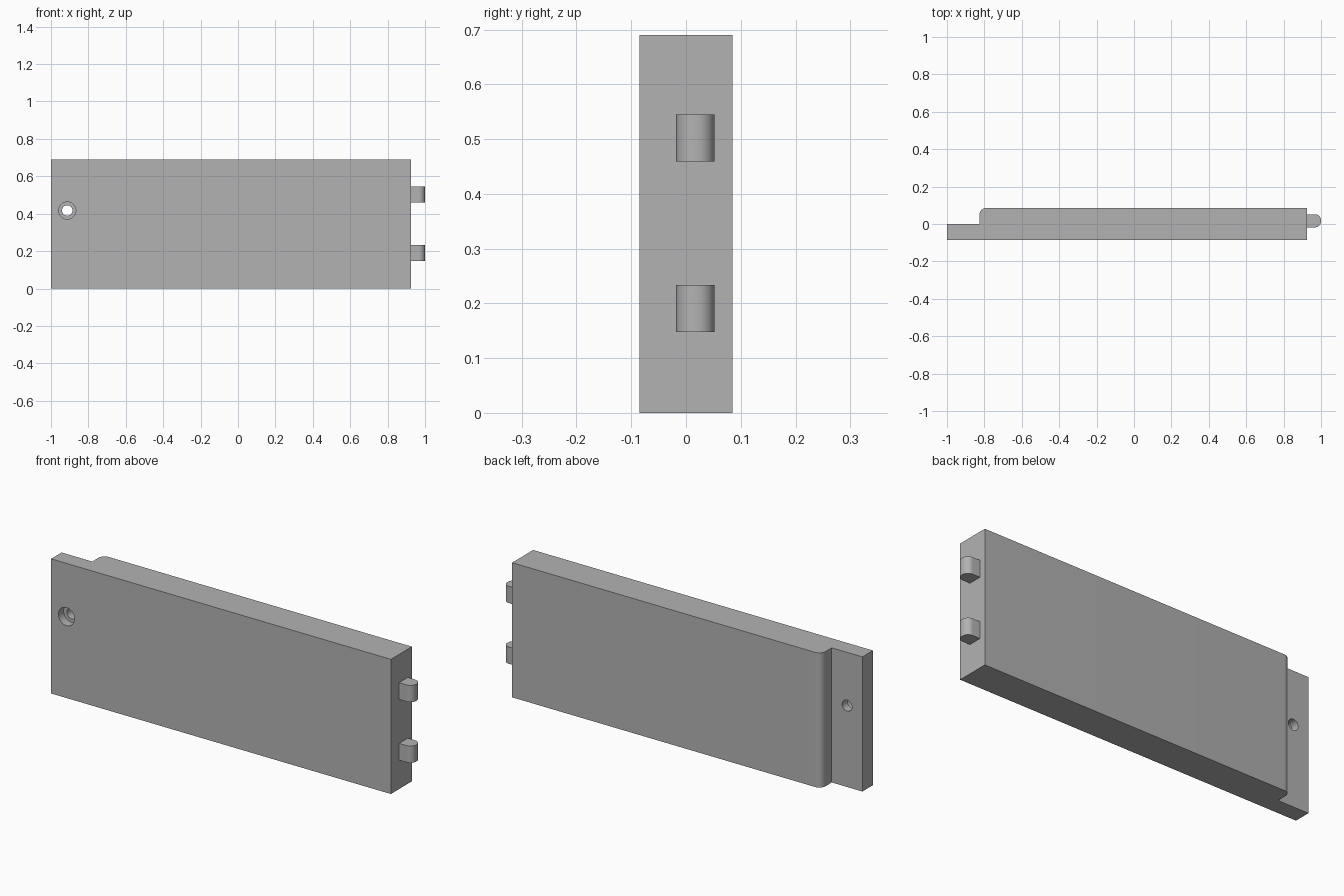
import bpy, bmesh
from math import sin, cos, pi, radians

cube = bpy.data.objects.get("Cube")
if cube:
    bpy.data.objects.remove(cube, do_unlink=True)

grey = bpy.data.materials.new("plain grey")
grey.use_nodes = True
colour = (0.45, 0.45, 0.45, 1)
grey.diffuse_color = colour
grey.node_tree.nodes["Principled BSDF"].inputs["Base Color"].default_value = colour


def arc(cx, cy, r, start, end, steps=12):
    """Points along an arc, angles in degrees."""
    angles = [radians(start + (end - start) * i / steps) for i in range(steps + 1)]
    return [(cx + r * cos(a), cy + r * sin(a)) for a in angles]


def extrude_profile(name, profile, z0, z1):
    """Raise a counter-clockwise xy outline from z0 to z1."""
    bm = bmesh.new()
    face = bm.faces.new([bm.verts.new((x, y, z0)) for x, y in profile])
    top = bmesh.ops.extrude_face_region(bm, geom=[face])["geom"]
    verts = [v for v in top if isinstance(v, bmesh.types.BMVert)]
    bmesh.ops.translate(bm, verts=verts, vec=(0, 0, z1 - z0))
    bmesh.ops.recalc_face_normals(bm, faces=bm.faces)
    mesh = bpy.data.meshes.new(name)
    bm.to_mesh(mesh)
    bm.free()
    mesh.materials.append(grey)
    obj = bpy.data.objects.new(name, mesh)
    bpy.context.collection.objects.link(obj)
    return obj


def smooth(obj):
    bpy.ops.object.select_all(action="DESELECT")
    obj.select_set(True)
    bpy.context.view_layer.objects.active = obj
    bpy.ops.object.shade_smooth_by_angle(angle=radians(30))


# Panel with a thin stepped flange on its right end
back, end, step, height = 0.085, 0.926, -0.826, 0.69
r = 0.035
outline = [(-1, -back), (end, -back), (end, back)]
outline += arc(step + r, back - r, r, 90, 180)
outline += [(step, 0), (-1, 0)]
panel = extrude_profile("panel", outline, 0, height)

# Counterbored screw hole through the flange
for name, radius, y0, y1 in (("screw_hole_cutter", 0.028, -0.2, 0.1),
                             ("counterbore_cutter", 0.046, -0.2, -0.042)):
    bpy.ops.mesh.primitive_cylinder_add(
        vertices=48, radius=radius, depth=y1 - y0,
        location=(-0.913, (y0 + y1) / 2, 0.417), rotation=(pi / 2, 0, 0))
    cutter = bpy.context.object
    cutter.name = name
    cutter.data.materials.append(grey)
    mod = panel.modifiers.new(name, "BOOLEAN")
    mod.operation = "DIFFERENCE"
    mod.solver = "EXACT"
    mod.object = cutter
    bpy.context.view_layer.objects.active = panel
    bpy.ops.object.modifier_apply(modifier=name)
    bpy.data.objects.remove(cutter, do_unlink=True)
smooth(panel)

# Two rounded locating tabs on the left end
front_y, back_y, tr = -0.018, 0.052, 0.032
tab_outline = [(end - 0.01, front_y)]
tab_outline += arc(1 - tr, front_y + tr, tr, -90, 0)
tab_outline += arc(1 - tr, back_y - tr, tr, 0, 90)
tab_outline += [(end - 0.01, back_y)]
for name, z in (("lower_tab", 0.148), ("upper_tab", 0.459)):
    smooth(extrude_profile(name, tab_outline, z, z + 0.086))
